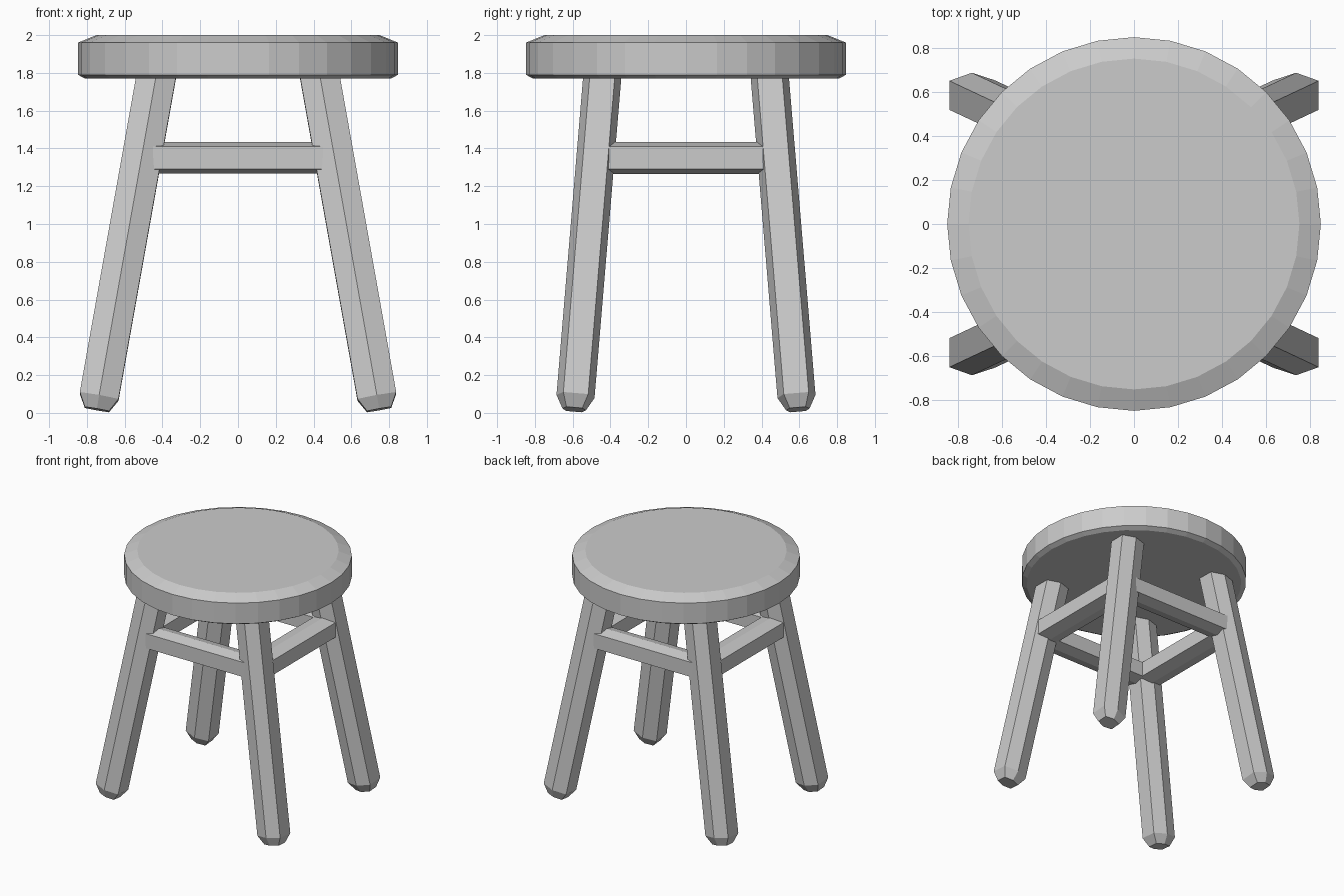
import bpy, bmesh, math
from mathutils import Vector

if "Cube" in bpy.data.objects:
    bpy.data.objects.remove(bpy.data.objects["Cube"])

grey = bpy.data.materials.new("plain grey")
grey.diffuse_color = (0.6, 0.6, 0.6, 1)
grey.use_nodes = True
grey.node_tree.nodes["Principled BSDF"].inputs["Base Color"].default_value = grey.diffuse_color


def loft(name, rings):
    """Skin a list of equal-length vertex rings and cap both ends."""
    bm = bmesh.new()
    rows = [[bm.verts.new(p) for p in ring] for ring in rings]
    n = len(rows[0])
    for a, b in zip(rows, rows[1:]):
        for i in range(n):
            j = (i + 1) % n
            bm.faces.new((a[i], a[j], b[j], b[i]))
    bm.faces.new(rows[0])
    bm.faces.new(rows[-1])
    bmesh.ops.recalc_face_normals(bm, faces=bm.faces)
    mesh = bpy.data.meshes.new(name)
    bm.to_mesh(mesh)
    bm.free()
    mesh.materials.append(grey)
    ob = bpy.data.objects.new(name, mesh)
    bpy.context.collection.objects.link(ob)


def hexagon(centre, u, v, wide, flat, ridge):
    """Six-sided section: flats face +-u, ridges point along +-v."""
    pts = [(wide, -flat), (wide, flat), (0, ridge),
           (-wide, flat), (-wide, -flat), (0, -ridge)]
    return [centre + u * a + v * b for a, b in pts]


# Round seat with chamfered rims
SIDES = 32
profile = [(0.81, 1.77), (0.847, 1.79), (0.847, 1.96), (0.75, 2.0)]
loft("seat", [[(r * math.sin(2 * math.pi * i / SIDES),
                r * math.cos(2 * math.pi * i / SIDES), z)
               for i in range(SIDES)] for r, z in profile])

# Four splayed legs with tapered feet
for sy, end in ((-1, "front"), (1, "back")):
    for sx, side in ((-1, "left"), (1, "right")):
        foot = Vector((sx * 0.747, sy * 0.592, 0.018))
        ankle = Vector((sx * 0.735, sy * 0.585, 0.087))
        top = Vector((sx * 0.426, sy * 0.440, 1.82))
        axis = (top - ankle).normalized()
        u = Vector((1, 0, 0))
        u = (u - axis * u.dot(axis)).normalized()
        v = axis.cross(u)
        loft(f"{end}_{side}_leg",
             [hexagon(foot, u, v, 0.065, 0.042, 0.062),
              hexagon(ankle, u, v, 0.104, 0.066, 0.101),
              hexagon(top, u, v, 0.104, 0.066, 0.101)])

# Stretchers joining neighbouring legs
X, Y, Z = Vector((1, 0, 0)), Vector((0, 1, 0)), Vector((0, 0, 1))
for s, name in ((-1, "left"), (1, "right")):
    loft(f"{name}_stretcher",
         [hexagon(Vector((s * 0.505, e * 0.42, 1.35)), X, Z, 0.095, 0.06, 0.085)
          for e in (-1, 1)])
for s, name in ((-1, "front"), (1, "back")):
    loft(f"{name}_stretcher",
         [hexagon(Vector((e * 0.45, s * 0.475, 1.35)), Y, Z, 0.085, 0.06, 0.083)
          for e in (-1, 1)])
